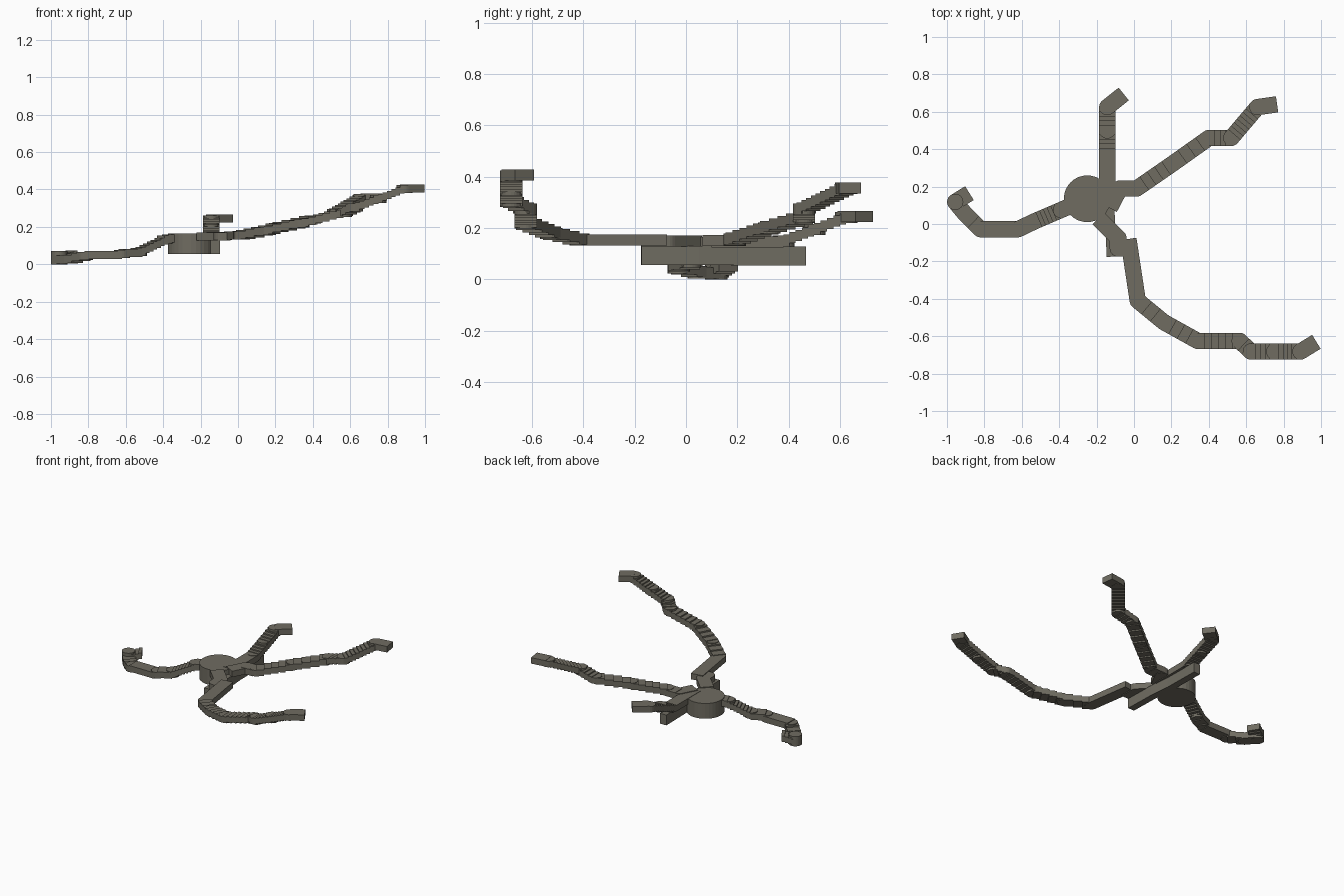
import bpy, bmesh, math
from mathutils import Vector

if "Cube" in bpy.data.objects:
    bpy.data.objects.remove(bpy.data.objects["Cube"])

mat = bpy.data.materials.new("stone")
mat.diffuse_color = (0.16, 0.15, 0.12, 1)
mat.use_nodes = True
mat.node_tree.nodes["Principled BSDF"].inputs["Base Color"].default_value = mat.diffuse_color


def prism(bm, outline, z0, z1):
    """Vertical prism from a counter-clockwise 2D outline."""
    lo = [bm.verts.new((x, y, z0)) for x, y in outline]
    hi = [bm.verts.new((x, y, z1)) for x, y in outline]
    bm.faces.new(lo[::-1])
    bm.faces.new(hi)
    n = len(lo)
    for i in range(n):
        j = (i + 1) % n
        bm.faces.new((lo[i], lo[j], hi[j], hi[i]))


def circle(cx, cy, r, n=24):
    return [(cx + r * math.cos(2 * math.pi * i / n),
             cy + r * math.sin(2 * math.pi * i / n)) for i in range(n)]


def finish(bm, name):
    me = bpy.data.meshes.new(name)
    bm.to_mesh(me)
    bm.free()
    me.materials.append(mat)
    bpy.context.collection.objects.link(bpy.data.objects.new(name, me))


def stepped_path(name, pts, width=0.087, thick=0.043, rise=0.009):
    """Terraced walkway through (x, y, top) points, rounded at the bends."""
    bm = bmesh.new()
    r = width / 2
    for k, (a, b) in enumerate(zip(pts, pts[1:])):
        p, q = Vector(a[:2]), Vector(b[:2])
        d = q - p
        side = Vector((-d.y, d.x)).normalized() * r
        n = max(1, round(abs(b[2] - a[2]) / rise))
        for i in range(n):
            s, e = p + d * (i / n), p + d * ((i + 1) / n)
            top = a[2] + (b[2] - a[2]) * (i + 0.5) / n
            prism(bm, [s - side, e - side, e + side, s + side], top - thick, top)
        if k:
            prism(bm, circle(a[0], a[1], r), a[2] - thick, a[2])
    finish(bm, name)


# Round central platform
bm = bmesh.new()
prism(bm, circle(-0.25, 0.135, 0.125, 32), 0.055, 0.165)
finish(bm, "central_platform")

# Four climbing or descending walkways
stepped_path("left_walkway", [
    (-0.31, 0.11, 0.163), (-0.39, 0.075, 0.155), (-0.53, 0.015, 0.088),
    (-0.62, -0.028, 0.076), (-0.82, -0.028, 0.066), (-0.9, 0.05, 0.046),
    (-0.956, 0.118, 0.046), (-0.88, 0.165, 0.078)])
stepped_path("back_walkway", [
    (-0.143, 0.1, 0.165), (-0.143, 0.38, 0.17), (-0.143, 0.5, 0.215),
    (-0.143, 0.625, 0.262), (-0.055, 0.695, 0.27)])
stepped_path("back_right_walkway", [
    (-0.13, 0.085, 0.172), (-0.075, 0.19, 0.172), (0.015, 0.19, 0.178),
    (0.21, 0.325, 0.222), (0.4, 0.46, 0.262), (0.52, 0.46, 0.295),
    (0.66, 0.625, 0.375), (0.765, 0.64, 0.38)])
stepped_path("front_right_walkway", [
    (-0.03, -0.08, 0.175), (0.02, -0.41, 0.175), (0.16, -0.525, 0.2),
    (0.34, -0.625, 0.24), (0.565, -0.625, 0.295), (0.625, -0.682, 0.325),
    (0.75, -0.682, 0.37), (0.89, -0.682, 0.425), (0.975, -0.63, 0.43)])

# Flat link from the platform to the front walkway
stepped_path("front_link", [
    (-0.19, 0.03, 0.17), (-0.085, -0.075, 0.17), (-0.085, -0.13, 0.17),
    (-0.04, -0.13, 0.17)], width=0.09)

# Supporting wall under the junction
stepped_path("support_wall", [
    (-0.122, -0.175, 0.13), (-0.128, 0.05, 0.13), (-0.14, 0.2, 0.128),
    (-0.145, 0.467, 0.128)], width=0.05, thick=0.074)

# End post of the low left bend
bm = bmesh.new()
prism(bm, circle(-0.956, 0.118, 0.0435), 0.0, 0.07)
finish(bm, "left_bend_post")
